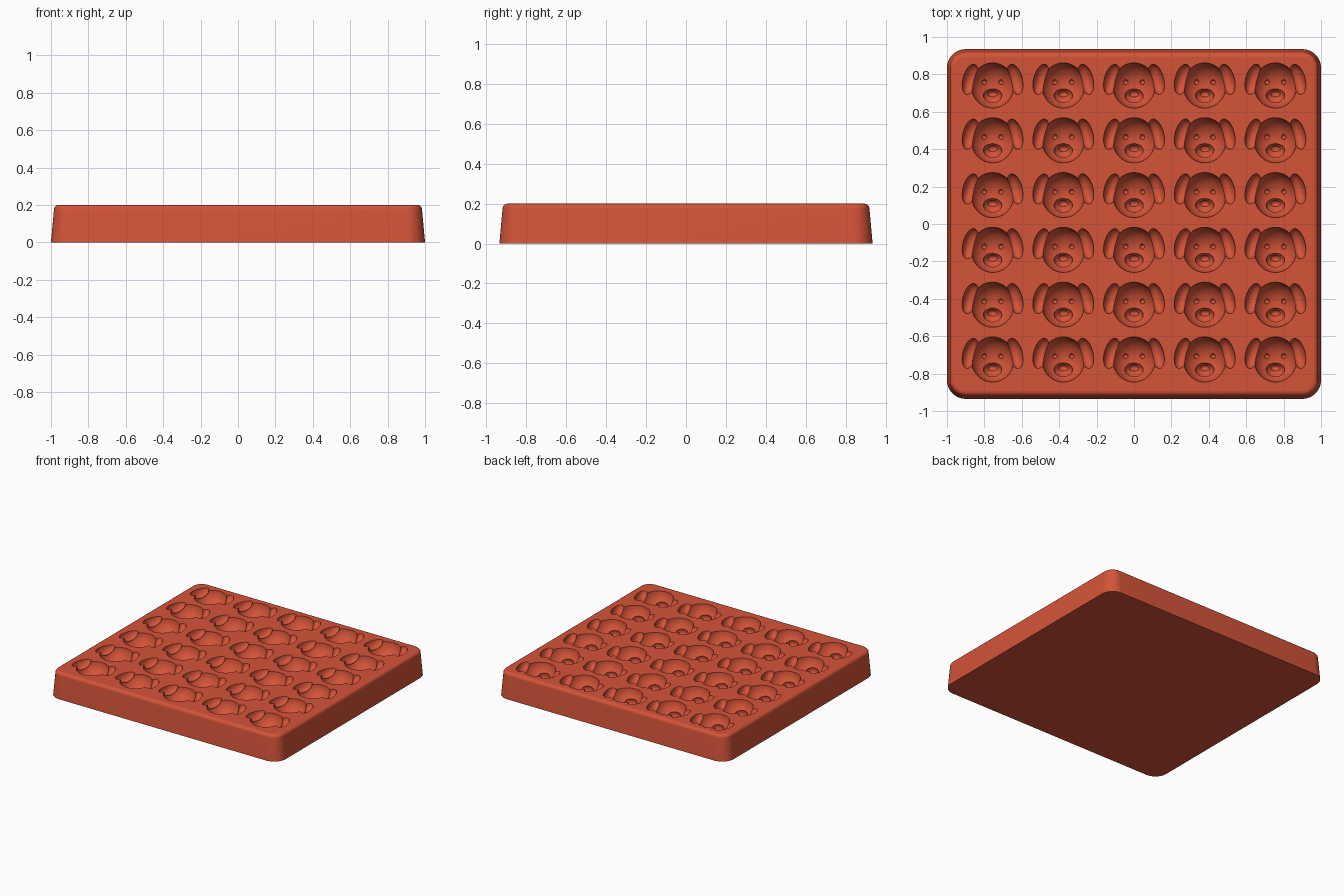
import bpy, bmesh, math
from mathutils import Matrix, Vector

cube = bpy.data.objects.get("Cube")
if cube:
    bpy.data.objects.remove(cube, do_unlink=True)

TOP = 0.2
SOLVER = 'MANIFOLD'

silicone = bpy.data.materials.new("terracotta red silicone")
silicone.use_nodes = True
colour = (0.66, 0.088, 0.04, 1)
silicone.diffuse_color = colour
silicone.node_tree.nodes["Principled BSDF"].inputs["Base Color"].default_value = colour


def make_object(name, bm):
    mesh = bpy.data.meshes.new(name)
    bmesh.ops.recalc_face_normals(bm, faces=bm.faces[:])
    bm.to_mesh(mesh)
    bm.free()
    obj = bpy.data.objects.new(name, mesh)
    bpy.context.collection.objects.link(obj)
    return obj


def ellipsoid(name, centre, radii, tilt=0.0, segments=24):
    bm = bmesh.new()
    matrix = (Matrix.Translation(centre) @ Matrix.Rotation(tilt, 4, 'Z')
              @ Matrix.Diagonal((*radii, 1)))
    bmesh.ops.create_uvsphere(bm, u_segments=segments, v_segments=segments // 2,
                              radius=1, matrix=matrix)
    return make_object(name, bm)


def combine(obj, tools, operation):
    """Apply booleans to obj, then discard the tools."""
    for tool in tools:
        mod = obj.modifiers.new("boolean", 'BOOLEAN')
        mod.operation = operation
        mod.solver = SOLVER
        mod.object = tool
        tool.hide_render = True
    bpy.context.view_layer.update()
    evaluated = obj.evaluated_get(bpy.context.evaluated_depsgraph_get())
    mesh = bpy.data.meshes.new_from_object(evaluated)
    obj.modifiers.clear()
    obj.data = mesh
    for tool in tools:
        bpy.data.objects.remove(tool, do_unlink=True)


# Tray body: rounded rectangle rings following a drafted, soft-topped profile
def outline(bm, inset, z, half_x=1.0, half_y=0.935, corner=0.1, steps=10):
    ring = []
    for quadrant, (sx, sy) in enumerate(((1, 1), (-1, 1), (-1, -1), (1, -1))):
        for i in range(steps + 1):
            a = (quadrant + i / steps) * math.pi / 2
            r = corner - inset
            ring.append(bm.verts.new((sx * (half_x - corner) + r * math.cos(a),
                                      sy * (half_y - corner) + r * math.sin(a), z)))
    return ring


lip = 0.026
profile = [(0, 0), (0.016, TOP - lip)]
for i in range(1, 7):
    a = i / 6 * math.pi / 2
    profile.append((0.016 + lip * (1 - math.cos(a)), TOP - lip + lip * math.sin(a)))

bm = bmesh.new()
rings = [outline(bm, inset, z) for inset, z in profile]
for low, high in zip(rings, rings[1:]):
    for i in range(len(low)):
        j = (i + 1) % len(low)
        bm.faces.new((low[i], low[j], high[j], high[i]))
bm.faces.new(rings[0][::-1])
bm.faces.new(rings[-1])
tray = make_object("mould_tray", bm)

# One puppy head: skull, muzzle, nose, paired ears and eyes
skull = ellipsoid("puppy_skull", (0, 0, 0.004), (0.115, 0.121, 0.112), segments=40)
features = [
    ellipsoid("muzzle", (0, -0.055, -0.088), (0.05, 0.042, 0.042)),
    ellipsoid("nose", (0, -0.045, -0.126), (0.026, 0.017, 0.018), segments=16),
]
for side in (-1, 1):
    features.append(ellipsoid("ear", (side * 0.119, 0.033, 0.003),
                              (0.04, 0.084, 0.055), side * math.radians(15)))
    features.append(ellipsoid("eye", (side * 0.045, 0.018, -0.1),
                              (0.014, 0.014, 0.016), segments=14))
combine(skull, features, 'UNION')

# Grid of cavities pressed into the top
bm = bmesh.new()
for column in range(5):
    for row in range(6):
        old = len(bm.verts)
        bm.from_mesh(skull.data)
        bm.verts.ensure_lookup_table()
        offset = Vector(((column - 2) * 0.378, (row - 2.5) * 0.293 + 0.008, TOP))
        bmesh.ops.translate(bm, verts=bm.verts[old:], vec=offset)
cavities = make_object("puppy_cavities", bm)
bpy.data.objects.remove(skull, do_unlink=True)
combine(tray, [cavities], 'DIFFERENCE')

# Soft shading with crisp rims and flat top and base
tray.data.materials.clear()
tray.data.materials.append(silicone)
bpy.ops.object.select_all(action='DESELECT')
tray.select_set(True)
bpy.context.view_layer.objects.active = tray
bpy.ops.object.shade_smooth_by_angle(angle=math.radians(30))
for face in tray.data.polygons:
    face.material_index = 0
    if abs(face.normal.z) > 0.999 and (face.center.z > TOP - 0.001 or face.center.z < 0.001):
        face.use_smooth = False
